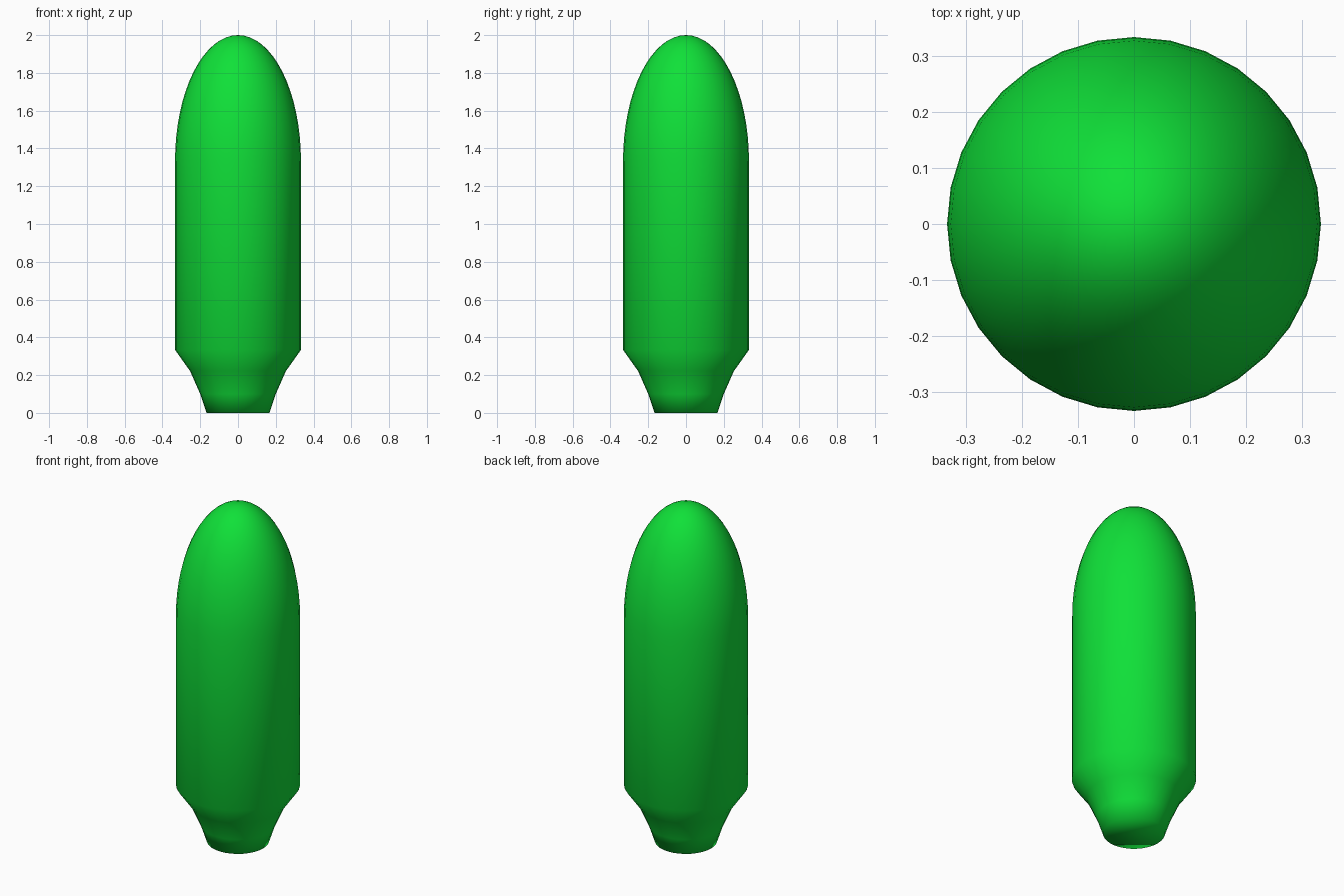
import bpy, bmesh, math

if "Cube" in bpy.data.objects:
    bpy.data.objects.remove(bpy.data.objects["Cube"])

SIDES = 32
R = 1 / 3
DOME_STEPS = 16

# Profile: flared foot, straight wall, elliptical dome
profile = [(R / 2, 0), (0.2, 0.1), (0.254, 0.222), (R, R)]
for i in range(DOME_STEPS):
    a = math.pi / 2 * i / DOME_STEPS
    profile.append((R * math.cos(a), 4 / 3 + 2 / 3 * math.sin(a)))

# Revolve the profile into rings of quads
bm = bmesh.new()
rings = []
for r, z in profile:
    rings.append([bm.verts.new((r * math.cos(2 * math.pi * k / SIDES),
                                r * math.sin(2 * math.pi * k / SIDES), z))
                  for k in range(SIDES)])
for low, high in zip(rings, rings[1:]):
    for k in range(SIDES):
        n = (k + 1) % SIDES
        bm.faces.new((low[k], low[n], high[n], high[k]))

# Close the bottom and the tip
bm.faces.new(rings[0][::-1])
tip = bm.verts.new((0, 0, 2))
for k in range(SIDES):
    bm.faces.new((rings[-1][k], rings[-1][(k + 1) % SIDES], tip))
for f in bm.faces:
    f.smooth = True

mesh = bpy.data.meshes.new("capsule_body")
bm.to_mesh(mesh)
bm.free()
body = bpy.data.objects.new("capsule_body", mesh)
bpy.context.collection.objects.link(body)

# Bright green
green = bpy.data.materials.new("green")
green.diffuse_color = (0.005, 0.75, 0.04, 1)
green.use_nodes = True
green.node_tree.nodes["Principled BSDF"].inputs["Base Color"].default_value = green.diffuse_color
mesh.materials.append(green)
